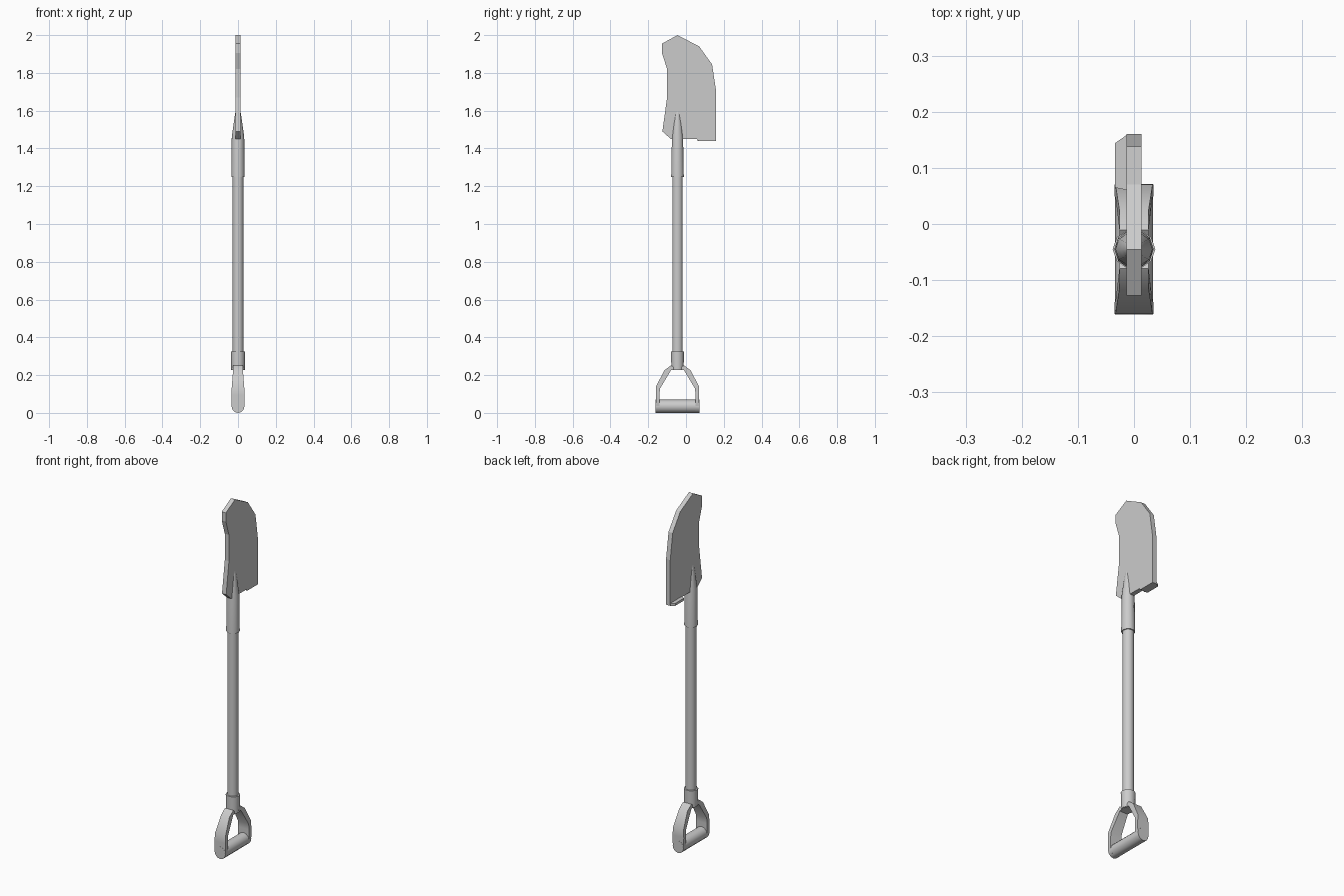
import bpy, bmesh, math

if "Cube" in bpy.data.objects:
    bpy.data.objects.remove(bpy.data.objects["Cube"])

CY = -0.045  # y of the shaft axis


def finish(name, bm, smooth=True):
    bmesh.ops.recalc_face_normals(bm, faces=bm.faces)
    mesh = bpy.data.meshes.new(name)
    bm.to_mesh(mesh)
    bm.free()
    ob = bpy.data.objects.new(name, mesh)
    bpy.context.collection.objects.link(ob)
    if smooth:
        bpy.ops.object.select_all(action='DESELECT')
        bpy.context.view_layer.objects.active = ob
        ob.select_set(True)
        bpy.ops.object.shade_smooth_by_angle(angle=math.radians(40))
    return ob


def loft(name, rings, smooth=True):
    """Skin a list of equal-length point rings and cap both ends."""
    bm = bmesh.new()
    loops = [[bm.verts.new(p) for p in ring] for ring in rings]
    n = len(loops[0])
    for a, b in zip(loops, loops[1:]):
        for i in range(n):
            j = (i + 1) % n
            bm.faces.new((a[i], a[j], b[j], b[i]))
    bm.faces.new(loops[0])
    bm.faces.new(loops[-1])
    return finish(name, bm, smooth)


def ellipse(z, rx, ry, n=10):
    return [(rx * math.cos(2 * math.pi * i / n),
             CY + ry * math.sin(2 * math.pi * i / n), z) for i in range(n)]


# Shaft, grip collar and tapering blade socket
loft("shaft", [ellipse(0.29, .029, .029), ellipse(1.4, .029, .029)])
loft("grip_collar", [ellipse(0.228, .036, .034), ellipse(0.325, .038, .036)])
loft("blade_socket", [ellipse(z, rx, ry) for z, rx, ry in (
    (1.25, .035, .035), (1.46, .033, .031), (1.53, .023, .024),
    (1.58, .016, .016), (1.595, .0135, .01), (1.602, .012, .004))])

# Blade plate
outline = [(-.045, 2.0), (.07, 1.94), (.138, 1.845), (.16, 1.70), (.16, 1.44),
           (.065, 1.44), (.057, 1.45), (-.08, 1.45), (-.125, 1.49),
           (-.1, 1.67), (-.1, 1.82), (-.127, 1.905), (-.127, 1.955)]
loft("blade", [[(x, y, z) for y, z in outline] for x in (-.013, .013)], False)

# Foot step folded from the lower blade edge
step = [(-.011, .06), (-.034, .065), (-.034, .144), (-.011, .16)]
loft("foot_step", [[(x, y, z) for x, y in step] for z in (1.44, 1.454)], False)

# Forked grip arms: outer (d, z), inner (d, z), half width
sections = [(.115, .002, .095, .002, .010), (.115, .012, .095, .012, .026),
            (.115, .036, .095, .036, .034), (.115, .095, .095, .095, .035),
            (.115, .137, .093, .128, .033), (.070, .225, .034, .226, .026),
            (.034, .252, .0, .228, .026)]
for side, label in ((-1, "left"), (1, "right")):
    loft("grip_arm_" + label, [
        [(-w, CY + side * od, oz), (w, CY + side * od, oz),
         (w, CY + side * d, iz), (-w, CY + side * d, iz)]
        for od, oz, d, iz, w in sections])

# Cross bar held in the hand
loft("grip_bar", [[(.034 * math.cos(math.pi * i / 6), CY + y,
                    .035 + .035 * math.sin(math.pi * i / 6)) for i in range(12)]
                  for y in (-.116, .116)])
